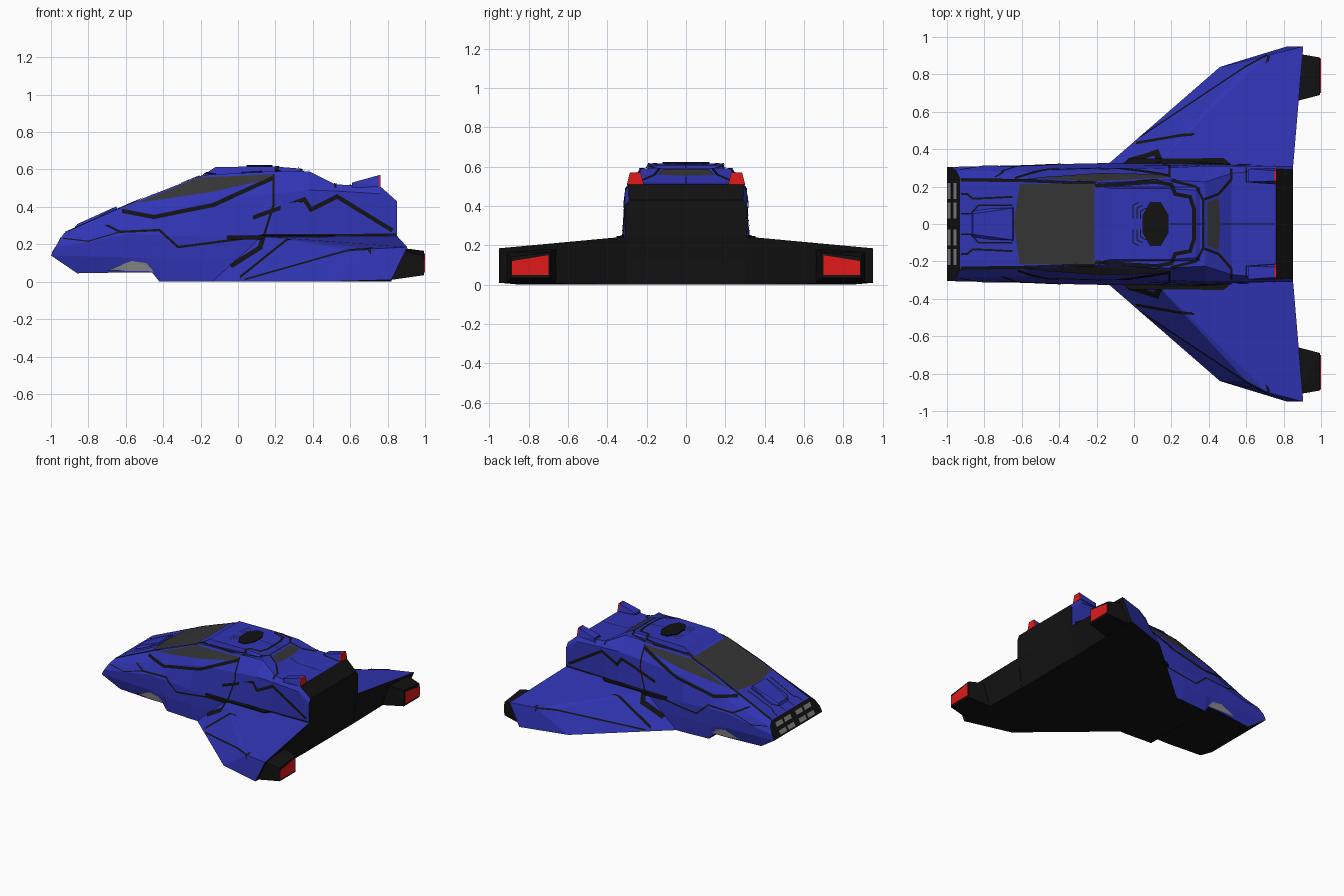
import bpy, bmesh
from mathutils import Vector
from mathutils.bvhtree import BVHTree

if "Cube" in bpy.data.objects:
    bpy.data.objects.remove(bpy.data.objects["Cube"])


def material(name, rgb):
    m = bpy.data.materials.new(name)
    m.diffuse_color = (*rgb, 1)
    m.use_nodes = True
    m.node_tree.nodes["Principled BSDF"].inputs["Base Color"].default_value = m.diffuse_color
    return m


BLUE = material("blue_paint", (0.03, 0.035, 0.46))
BLACK = material("black_trim", (0.006, 0.006, 0.006))
GLASS = material("dark_glass", (0.035, 0.035, 0.035))
RED = material("red_lamp", (0.75, 0.01, 0.01))
GREY = material("silver", (0.25, 0.25, 0.25))
shell_v, shell_f = [], []      # collected surfaces that trim is projected on


def build(name, verts, faces, mats, idx=None, shell=False, closed=True):
    me = bpy.data.meshes.new(name)
    me.from_pydata([tuple(v) for v in verts], [], faces)
    for m in mats:
        me.materials.append(m)
    for p, i in zip(me.polygons, idx or []):
        p.material_index = i
    bm = bmesh.new()
    bm.from_mesh(me)
    if closed:
        bmesh.ops.recalc_face_normals(bm, faces=bm.faces)
    bm.to_mesh(me)
    bm.free()
    ob = bpy.data.objects.new(name, me)
    bpy.context.collection.objects.link(ob)
    if shell:
        base = len(shell_v)
        shell_v.extend(v.co.copy() for v in me.vertices)
        shell_f.extend([base + i for i in p.vertices] for p in me.polygons)
    return ob


def hull(name, pts, mat, shell=False):
    bm = bmesh.new()
    for p in pts:
        bm.verts.new(p)
    r = bmesh.ops.convex_hull(bm, input=bm.verts)
    bm.verts.index_update()
    v = [x.co.copy() for x in bm.verts]
    f = [[x.index for x in fc.verts] for fc in bm.faces]
    bm.free()
    return build(name, v, f, [mat], shell=shell)


def both(pts):
    return [(x, s * y, z) for s in (1, -1) for x, y, z in pts]


# Fuselage: half sections (bottom, low, belt, shoulder, roof edge) lofted along x
nose_x = [-0.86, -1.0, -0.98, -0.95, -0.93]
rear_x = [0.82, 0.83, 0.85, 0.85, 0.85]
sections = [
    (nose_x, [(.27, .045), (.305, .14), (.305, .18), (.285, .23), (.24, .26)]),
    (-.57, [(.30, .05), (.31, .13), (.315, .255), (.28, .335), (.235, .42)]),
    (-.46, [(.30, .05), (.315, .12), (.32, .25), (.285, .36), (.235, .465)]),
    (-.42, [(.305, 0), (.32, .12), (.32, .25), (.285, .365), (.232, .48)]),
    (-.19, [(.32, 0), (.325, .12), (.325, .24), (.29, .425), (.22, .57)]),
    (.18, [(.32, 0), (.325, .12), (.325, .24), (.30, .47), (.235, .59)]),
    (.38, [(.32, 0), (.32, .12), (.32, .24), (.31, .49), (.225, .59)]),
    (.52, [(.31, 0), (.315, .12), (.315, .24), (.31, .485), (.27, .52)]),
    (.76, [(.31, 0), (.31, .12), (.31, .24), (.31, .47), (.295, .51)]),
    (rear_x, [(.31, 0), (.31, .12), (.31, .24), (.31, .40), (.29, .43)]),
]
V, F, I = [], [], []
for xs, half in sections:
    xs = xs if isinstance(xs, list) else [xs] * 5
    V += [(x, -y, z) for x, (y, z) in zip(xs, half)]
    V += [(x, y, z) for x, (y, z) in reversed(list(zip(xs, half)))]
n = len(sections)
for s in range(n - 1):
    for k in range(10):
        a, b = s * 10 + k, s * 10 + (k + 1) % 10
        F.append((a, b, b + 10, a + 10))
        I.append(1 if k == 9 or (k == 4 and s == n - 2) else 0)
for base in (0, (n - 1) * 10):
    for k in range(4):
        F.append((base + k, base + k + 1, base + 8 - k, base + 9 - k))
        I.append(1)
build("fuselage", V, F, [BLUE, BLACK], I, shell=True)

# Wings: sloping top, triangular leading face, black rear and underside
wing = [(-.15, .31, 0), (0, .44, 0), (.46, .84, 0), (.82, .95, .01), (.82, .30, 0),
        (.10, .30, .245), (.85, .30, .245), (.905, .95, .185), (.71, .90, .175), (.60, .84, .17)]
wing_f = [(0, 1, 5), (5, 1, 9), (5, 9, 8), (5, 8, 7, 6), (1, 2, 9), (2, 8, 9), (2, 3, 7, 8),
          (6, 7, 3, 4), (0, 4, 3, 2, 1), (0, 5, 6, 4)]
for side, s in (("right", -1), ("left", 1)):
    build(side + "_wing", [(x, s * y, z) for x, y, z in wing], wing_f, [BLUE, BLACK],
          [0] * 7 + [1] * 3, shell=True)

    # Wing root trim
    hull(side + "_root_trim", [(x, s * y, z) for z in (.225, .248) for x, y in
         ((-.10, .30), (-.02, .35), (.48, .352), (.53, .31))], BLACK)

    # Thruster with red end plate
    hull(side + "_thruster", [(x, s * y, z) for x, y, z in
         ((.82, .66, .01), (.82, .91, .01), (.88, .66, .18), (.88, .91, .165),
          (.995, .69, .035), (.995, .89, .035), (.995, .69, .165), (.995, .89, .14))], BLACK)
    hull(side + "_thruster_lamp", [(x, s * y, z) for x in (.98, 1.0) for y, z in
         ((.70, .05), (.885, .05), (.885, .12), (.70, .15))], RED)

    # Raised tail lamp housing
    rear = [(.215, .51), (.30, .51), (.285, .57), (.23, .57)]
    hull(side + "_lamp_housing", [(.755, s * y, z) for y, z in rear] +
         [(x, s * y, z) for x, z in ((.61, .50), (.61, .53)) for y in (.225, .295)], BLUE)
    hull(side + "_tail_lamp", [(x, s * y, z) for x in (.75, .762) for y, z in rear], RED)

    # Silver grille bars
    for r, (x, z) in enumerate(((-.99, .165), (-.958, .22))):
        for c, (y0, y1) in enumerate(((.03, .115), (.135, .22))):
            hull(f"{side}_grille_bar_{r}{c}", [(x + dx, s * y, z + dz) for y in (y0, y1)
                 for dx, dz in ((-.006, -.012), (.010, .018), (.03, .01), (.03, -.012))], GREY)

# Raised roof panel and hood scoop
hull("roof_panel", both([(-.21, .205, .555), (-.12, .19, .613), (.18, .19, .617), (.33, .18, .605),
                         (.37, .20, .58)]), BLUE, shell=True)
hull("hood_scoop", both([(-.87, .06, .28), (-.86, .055, .308), (-.65, .085, .403),
                         (-.64, .09, .37), (-.84, .08, .29)]), BLUE, shell=True)

tree = BVHTree.FromPolygons(shell_v, shell_f)


def project(view, u, w):
    if view == "side":
        hit = tree.ray_cast(Vector((u, -2, w)), Vector((0, 1, 0)))
    else:
        hit = tree.ray_cast(Vector((u, -w, 2)), Vector((0, 0, -1)))
    if hit[0] is None:
        return None
    nrm = hit[1]
    d = Vector((0, -1, 0)) if view == "side" else Vector((0, 0, 1))
    return hit[0] + (nrm if nrm.dot(d) > 0 else -nrm) * 0.004


def sheets(name, view, quads, mat, nu, nv):
    """Lay flat quads onto the shell along a view direction, mirrored in y."""
    V, F = [], []
    for q in quads:
        a, b, c, d = [Vector(p) for p in q]
        grid = {}
        for i in range(nu + 1):
            for j in range(nv + 1):
                p = a.lerp(b, i / nu).lerp(d.lerp(c, i / nu), j / nv)
                grid[i, j] = project(view, p.x, p.y)
        for i in range(nu):
            for j in range(nv):
                ps = [grid[k] for k in ((i, j), (i + 1, j), (i + 1, j + 1), (i, j + 1))]
                if None in ps or max((p - ps[0]).length for p in ps) > .15:
                    continue
                nrm = (ps[1] - ps[0]).cross(ps[2] - ps[0])
                if (nrm.y > 0 if view == "side" else nrm.z < 0):
                    ps.reverse()
                for pp in (ps, [Vector((p.x, -p.y, p.z)) for p in reversed(ps)]):
                    F.append(tuple(range(len(V), len(V) + 4)))
                    V += pp
    build(name, V, F, [mat], closed=False)


def line(name, view, pts, w):
    quads = []
    for p, q in zip(pts, pts[1:]):
        p, q = Vector(p), Vector(q)
        t = (q - p).normalized() * w / 2
        o = Vector((-t.y, t.x))
        p, q = p - t * .6, q + t * .6
        quads.append((p - o, q - o, q + o, p + o))
    sheets(name, view, quads, BLACK, 16, 1)


# Glass and headlights
sheets("windshield", "top", [((-.64, 0), (-.21, 0), (-.21, .215), (-.61, .215))], GLASS, 14, 6)
sheets("side_window", "side", [((-.54, .42), (-.14, .478), (.18, .55), (-.20, .558))], GLASS, 14, 8)
sheets("side_window_tail", "side", [((-.2, .555), (-.1, .488), (.18, .55), (.18, .572))], GLASS, 14, 8)
sheets("rear_window", "top", [((.39, 0), (.46, 0), (.45, .14), (.39, .115))], GLASS, 6, 6)
sheets("headlight", "side", [((-.70, .062), (-.45, .056), (-.49, .10), (-.57, .112))], GREY, 8, 5)

# Side panel lines
line("window_sill_line", "side", [(-.64, .38), (-.45, .345), (-.13, .41), (.18, .55)], .022)
line("rear_zigzag_line", "side", [(.06, .335), (.355, .44), (.39, .385), (.53, .455), (.84, .265)], .022)
line("belt_line", "side", [(-.74, .32), (-.63, .265), (-.42, .275), (-.32, .185), (.14, .245), (.84, .252)], .012)
line("door_line", "side", [(.19, .57), (.19, .41), (.14, .25)], .012)
line("flare_line", "side", [(.14, .245), (.12, .18), (-.03, .085)], .025)
line("nose_line", "side", [(-.93, .23), (-.80, .215), (-.63, .265)], .006)

# Wing, hood and roof panel lines
line("wing_line", "top", [(-.02, .425), (.27, .475), (.61, .50), (.72, .895)], .014)
line("wing_edge_line", "top", [(.0, .44), (.60, .84), (.71, .90)], .006)
line("hood_inner_line", "top", [(-.92, .055), (-.87, .055), (-.83, .10), (-.65, .10)], .008)
line("hood_outer_line", "top", [(-.92, .16), (-.89, .16), (-.86, .135), (-.65, .145)], .010)
line("hood_edge_line", "top", [(-.92, .235), (-.57, .23), (-.21, .215)], .014)
line("roof_edge_line", "top", [(-.2, .205), (.12, .225), (.2, .21), (.22, .16), (.30, .145), (.32, .08), (.32, 0)], .02)
line("tail_bracket_line", "top", [(.2, .232), (.33, .2), (.37, .13), (.45, .16), (.52, .24), (.52, .29)], .014)
line("tail_cross_line", "top", [(.37, .13), (.37, 0)], .012)
line("tail_centre_line", "top", [(.19, 0), (.38, 0)], .006)
line("deck_centre_line", "top", [(.47, 0), (.75, 0)], .006)
line("deck_panel_line", "top", [(.75, .215), (.60, .225), (.60, .30)], .006)
for k in range(3):
    x = -.005 + k * .02
    line(f"hatch_vent_{k}", "top", [(x + .03, .115 - k * .015), (x, .10 - k * .015), (x, .03)], .005)

# Octagonal roof hatch
bpy.ops.mesh.primitive_cylinder_add(vertices=8, radius=.128, depth=.012, location=(.115, 0, .617),
                                    rotation=(0, 0, .3927))
hatch = bpy.context.object
hatch.name = "roof_hatch"
for v in hatch.data.vertices:
    p = hatch.rotation_euler.to_matrix() @ v.co
    v.co = (p.x * .58, p.y, p.z)
hatch.rotation_euler = (0, 0, 0)
hatch.data.materials.append(BLACK)
